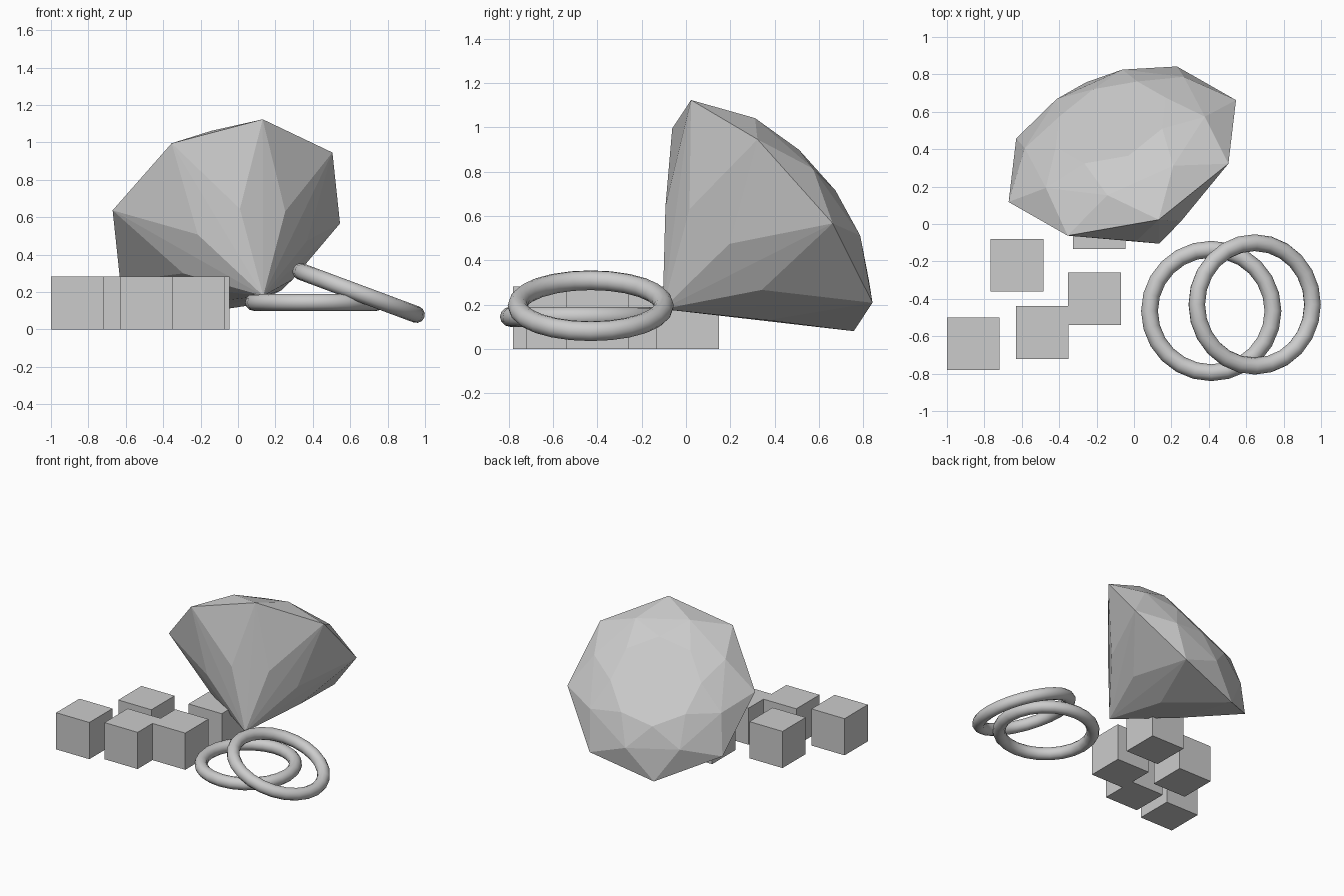
import bpy, bmesh, math
from mathutils import Vector

if "Cube" in bpy.data.objects:
    bpy.data.objects.remove(bpy.data.objects["Cube"])


def cube(name, x, y, s=0.282):
    bpy.ops.mesh.primitive_cube_add(size=s, location=(x, y, s / 2))
    bpy.context.object.name = name


def ring(name, loc, tilt):
    bpy.ops.mesh.primitive_torus_add(location=loc, rotation=(0, tilt, 0),
                                     major_radius=0.33, minor_radius=0.045,
                                     major_segments=24, minor_segments=12)
    bpy.context.object.name = name
    bpy.ops.object.shade_smooth()


# five loose cubes
for i, (x, y) in enumerate([(-0.859, -0.64), (-0.49, -0.58), (-0.211, -0.40),
                            (-0.625, -0.22), (-0.186, 0.008)]):
    cube(f"cube_{i + 1}", x, y)

# two rings, one lying flat and one leaning on it
ring("flat_ring", (0.413, -0.465, 0.145), 0)
ring("leaning_ring", (0.645, -0.43, 0.195), math.radians(20.4))

# brilliant-cut gem, tipped forward on its point
centre = Vector((-0.0625, 0.39, 0.602))
axis = Vector((-0.1975, 0.495, 0.422)).normalized()
u = Vector((-0.6075, -0.272, 0.035))
u = (u - axis * u.dot(axis)).normalized()
v = axis.cross(u)

# rings of eight points: radius, height along the axis, half-step offset
tiers = [(0.323, 0.21, 0), (0.505, 0.137, 0.5), (0.667, 0, 0), (0.347, -0.346, 0.5)]
bm = bmesh.new()
for r, h, off in tiers:
    for k in range(8):
        a = (k + off) * math.pi / 4
        bm.verts.new(centre + axis * h + (u * math.cos(a) + v * math.sin(a)) * r)
bm.verts.new(centre - axis * 0.68)
bmesh.ops.convex_hull(bm, input=bm.verts[:])
bmesh.ops.dissolve_limit(bm, angle_limit=math.radians(1), verts=bm.verts[:], edges=bm.edges[:])
bmesh.ops.recalc_face_normals(bm, faces=bm.faces[:])
mesh = bpy.data.meshes.new("gem")
bm.to_mesh(mesh)
bm.free()
bpy.context.collection.objects.link(bpy.data.objects.new("gem", mesh))
